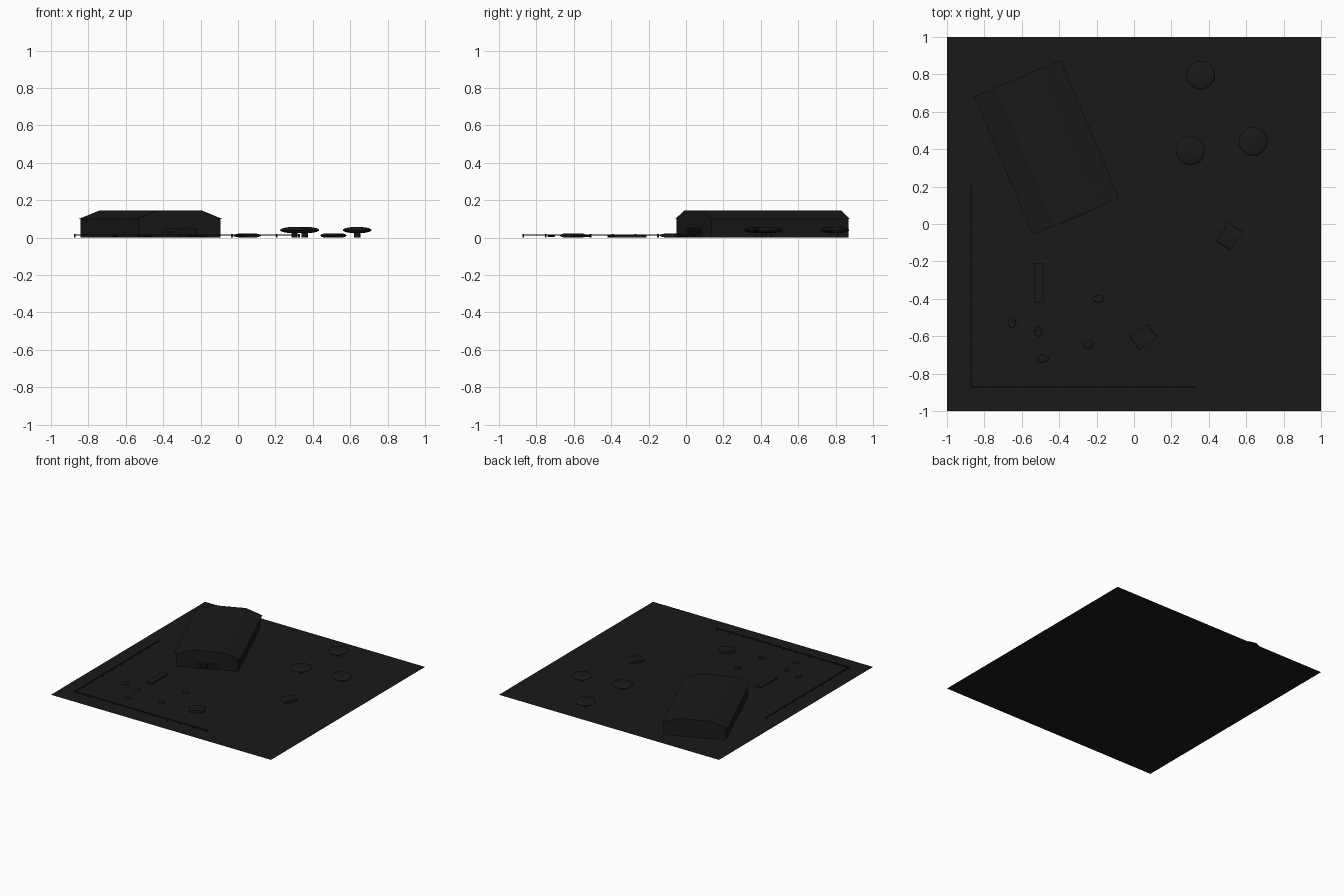
import bpy, bmesh
from math import radians, cos, sin
from mathutils import Matrix

if "Cube" in bpy.data.objects:
    bpy.data.objects.remove(bpy.data.objects["Cube"])

mat = bpy.data.materials.new("dark")
mat.diffuse_color = (0.01, 0.01, 0.01, 1)
mat.use_nodes = True
mat.node_tree.nodes["Principled BSDF"].inputs["Base Color"].default_value = mat.diffuse_color


def finish(name, bm, M=Matrix(), smooth=False):
    bmesh.ops.recalc_face_normals(bm, faces=bm.faces)
    me = bpy.data.meshes.new(name)
    bm.to_mesh(me)
    bm.free()
    me.materials.append(mat)
    ob = bpy.data.objects.new(name, me)
    ob.matrix_world = M
    bpy.context.collection.objects.link(ob)
    if smooth:
        bpy.ops.object.select_all(action='DESELECT')
        ob.select_set(True)
        bpy.context.view_layer.objects.active = ob
        bpy.ops.object.shade_smooth_by_angle(angle=radians(35))
    return ob


def add_box(bm, center, size, rot=Matrix()):
    m = Matrix.Translation(center) @ rot @ Matrix.Diagonal((*size, 1))
    bmesh.ops.create_cube(bm, size=1, matrix=m)


def add_ball(bm, center, radii, u=16, v=10):
    m = Matrix.Translation(center) @ Matrix.Diagonal((*radii, 1))
    bmesh.ops.create_uvsphere(bm, u_segments=u, v_segments=v, radius=1, matrix=m)


def place(x, y, deg=0):
    return Matrix.Translation((x, y, 0)) @ Matrix.Rotation(radians(deg), 4, 'Z')


# Field
bm = bmesh.new()
bmesh.ops.create_grid(bm, x_segments=1, y_segments=1, size=1)
finish("field", bm)

# Barn walls and flat-topped roof
barn = place(-0.467, 0.41, 23)
L = 0.402
bm = bmesh.new()
add_box(bm, (0, 0, 0.05), (0.474, 2 * L - 0.006, 0.1))
finish("barn_walls", bm, barn)

bm = bmesh.new()
face = bm.faces.new([bm.verts.new((x, -L, z)) for x, z in
                     ((-0.251, 0.098), (0.251, 0.098), (0.126, 0.145), (-0.126, 0.145))])
ext = bmesh.ops.extrude_face_region(bm, geom=[face])
bmesh.ops.translate(bm, vec=(0, 2 * L, 0),
                    verts=[v for v in ext["geom"] if isinstance(v, bmesh.types.BMVert)])
if not face.is_valid or len(bm.faces) < 6:
    bmesh.ops.holes_fill(bm, edges=bm.edges)
finish("barn_roof", bm, barn)

# Double barn doors with frames and cross braces
for side in (-1, 1):
    bm = bmesh.new()
    cx, y, w, z0, z1 = side * 0.05, -L, 0.092, 0.003, 0.048
    zc, h = (z0 + z1) / 2, z1 - z0
    add_box(bm, (cx, y, zc), (w, 0.004, h))
    for s in (-1, 1):
        add_box(bm, (cx + s * w / 2, y - 0.003, zc), (0.006, 0.006, h))
        add_box(bm, (cx, y - 0.003, zc + s * h / 2), (w, 0.006, 0.005))
        add_box(bm, (cx, y - 0.003, zc), (0.1, 0.006, 0.005),
                Matrix.Rotation(s * radians(26), 4, 'Y'))
    finish("barn_door", bm, barn)

# Trees
for x, y in ((0.357, 0.795), (0.302, 0.39), (0.637, 0.44)):
    bm = bmesh.new()
    bmesh.ops.create_cone(bm, cap_ends=True, segments=12, radius1=0.017, radius2=0.017,
                          depth=0.034, matrix=Matrix.Translation((0, 0, 0.017)))
    finish("tree_trunk", bm, place(x, y), True)
    bm = bmesh.new()
    add_ball(bm, (0, 0, 0.04), (0.077, 0.077, 0.017), 24, 14)
    finish("tree_crown", bm, place(x, y), True)

# Round bales lying on their sides, flattened
for x, y, deg in ((0.05, -0.603, 35), (0.51, -0.067, 57)):
    bm = bmesh.new()
    m = Matrix.Translation((0, 0, 0.011)) @ Matrix.Diagonal((1, 1, 0.185, 1)) \
        @ Matrix.Rotation(radians(90), 4, 'X')
    bmesh.ops.create_cone(bm, cap_ends=True, segments=24, radius1=0.059, radius2=0.059,
                          depth=0.09, matrix=m)
    finish("hay_bale", bm, place(x, y, deg), True)

# Fence runs along the left and front edges
for name, n, deg in (("front_fence", 10, 0), ("left_fence", 9, 90)):
    bm = bmesh.new()
    for i in range(n + 1):
        add_box(bm, (i * 0.12, 0, 0.009), (0.01, 0.01, 0.018))
    add_box(bm, (n * 0.06, 0, 0.013), (n * 0.12, 0.008, 0.005))
    finish(name, bm, place(-0.873, -0.87, deg))

# Feeding trough
bm = bmesh.new()
add_box(bm, (0, 0, 0.0065), (0.05, 0.21, 0.011))
finish("trough", bm, place(-0.51, -0.315))

# Hens
for x, y, deg in ((-0.652, -0.53, 80), (-0.512, -0.577, 110), (-0.245, -0.645, 10),
                  (-0.487, -0.72, 0), (-0.19, -0.4, 180)):
    bm = bmesh.new()
    add_ball(bm, (0, 0, 0.008), (0.027, 0.021, 0.006))
    add_ball(bm, (0.02, 0, 0.013), (0.011, 0.011, 0.003), 12, 8)
    finish("hen", bm, place(x, y, deg), True)
